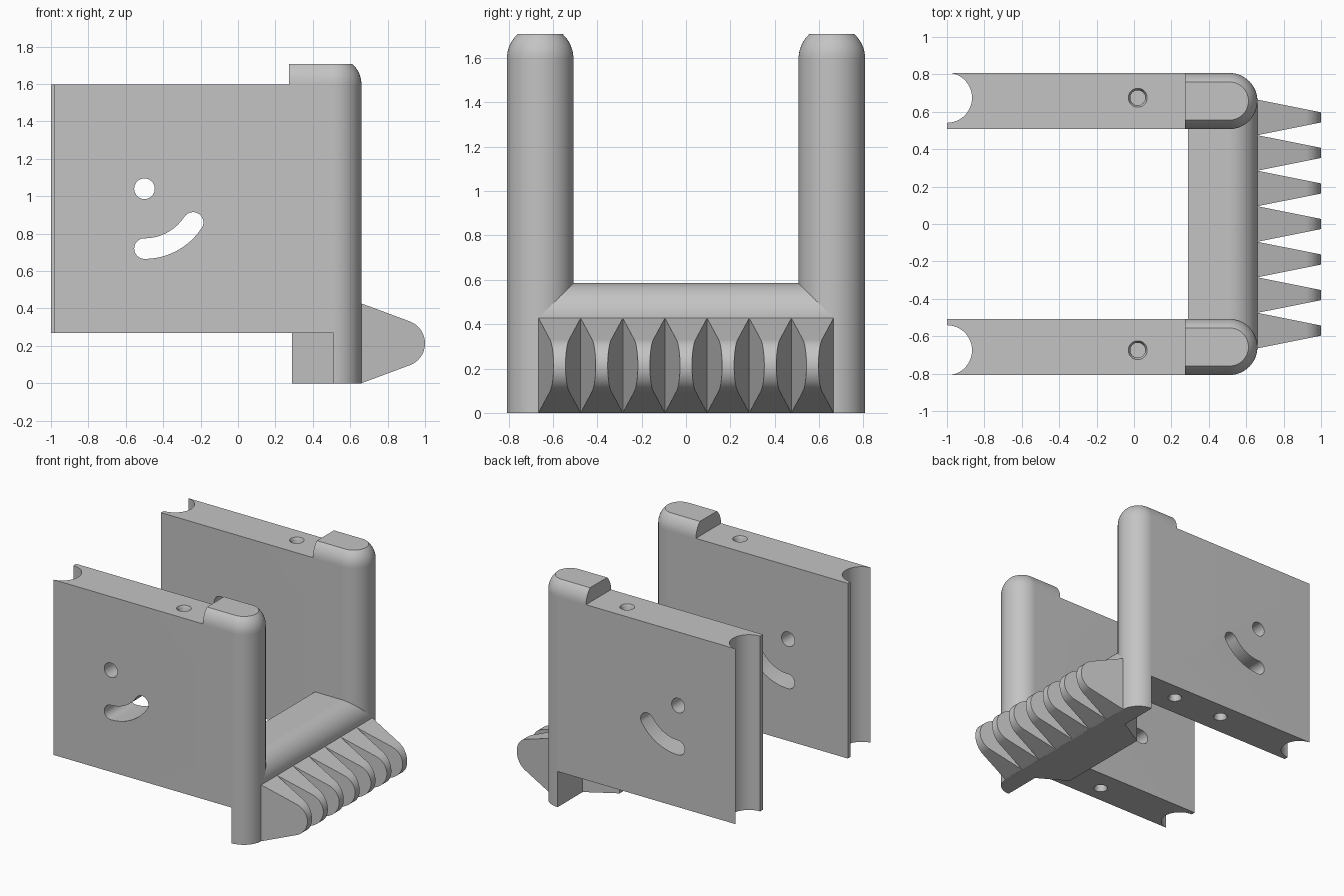
import bpy
import bmesh
from math import sin, cos, radians, sqrt

if "Cube" in bpy.data.objects:
    bpy.data.objects.remove(bpy.data.objects["Cube"], do_unlink=True)

grey = bpy.data.materials.new("plain grey")
grey.use_nodes = True
GREY = (0.55, 0.55, 0.55, 1)
grey.diffuse_color = GREY
grey.node_tree.nodes["Principled BSDF"].inputs["Base Color"].default_value = GREY

R = 0.15          # rounding of posts and beam
WALL_Y = 0.6575   # wall centre
POST_X = 0.51     # post axis
FRONT_X = POST_X + R
WALL_LOW, WALL_TOP, HEAD_TOP = 0.27, 1.597, 1.707
BEAM_BACK = 0.29


def arc(cx, cy, r, a0, a1, n=24):
    angles = [radians(a0 + (a1 - a0) * i / n) for i in range(n + 1)]
    return [(cx + r * cos(a), cy + r * sin(a)) for a in angles]


def circle(cx, cy, r, n=48):
    return arc(cx, cy, r, 0, 360, n)[:-1]


def loft(name, rings):
    """Skin a stack of equal-sized rings and cap both ends."""
    bm = bmesh.new()
    rows = [[bm.verts.new(p) for p in ring] for ring in rings]
    n = len(rows[0])
    for a, b in zip(rows, rows[1:]):
        for i in range(n):
            j = (i + 1) % n
            bm.faces.new((a[i], a[j], b[j], b[i]))
    bm.faces.new(rows[0])
    bm.faces.new(rows[-1])
    bmesh.ops.recalc_face_normals(bm, faces=bm.faces)
    mesh = bpy.data.meshes.new(name)
    bm.to_mesh(mesh)
    bm.free()
    mesh.materials.append(grey)
    obj = bpy.data.objects.new(name, mesh)
    bpy.context.collection.objects.link(obj)
    return obj


def prism_z(name, pts, lo, hi):
    return loft(name, [[(x, y, z) for x, y in pts] for z in (lo, hi)])


def prism_y(name, pts, lo, hi):
    return loft(name, [[(x, y, z) for x, z in pts] for y in (lo, hi)])


def activate(obj):
    bpy.ops.object.select_all(action="DESELECT")
    obj.select_set(True)
    bpy.context.view_layer.objects.active = obj


def smooth(obj):
    activate(obj)
    bpy.ops.object.shade_smooth_by_angle(angle=radians(30))


def cut(obj, cutters):
    for c in cutters:
        activate(obj)
        mod = obj.modifiers.new("cut", "BOOLEAN")
        mod.operation, mod.solver, mod.object = "DIFFERENCE", "EXACT", c
        bpy.ops.object.modifier_apply(modifier=mod.name)
        bpy.data.objects.remove(c, do_unlink=True)


def screw_hole(x, y, z, inward):
    """Blind hole with a countersunk mouth."""
    steps = [(-0.01, 0.056), (0.02, 0.04), (0.2, 0.04)]
    return loft("hole_cutter", [[(px, py, z + inward * d) for px, py in circle(x, y, r, 32)]
                                for d, r in steps])


def round_nosed(back, yc, half):
    """Plan outline: straight from the back, round at the front."""
    return [(back, yc - half)] + arc(POST_X, yc, half, -90, 90, 32) + [(back, yc + half)]


for side, s in (("left", 1), ("right", -1)):
    yc = s * WALL_Y
    lo, hi = yc - 0.3, yc + 0.3
    bore_y = s * 0.675

    # Side wall with its rounded front post
    wall = prism_z("wall_" + side, round_nosed(-1, yc, R), WALL_LOW, WALL_TOP)
    slot = (arc(-0.5, 1.03, 0.255, -90, -33) + arc(-0.24, 0.86, 0.055, 147, -33, 16)[1:-1]
            + arc(-0.5, 1.03, 0.365, -33, -90) + arc(-0.5, 0.72, 0.055, 270, 90, 16)[1:-1])
    cut(wall, [
        prism_y("round_cutter", circle(-0.5, 1.04, 0.055), lo, hi),
        prism_y("slot_cutter", slot, lo, hi),
        prism_z("groove_cutter", circle(-1, bore_y, 0.134, 64), 0.1, 1.8),
        screw_hole(0.02, bore_y, WALL_TOP, -1),
        screw_hole(0.18, bore_y, WALL_LOW, 1),
        screw_hole(-0.25, bore_y, WALL_LOW, 1),
    ])
    smooth(wall)

    # Half-round foot below the wall
    smooth(prism_z("post_foot_" + side, arc(POST_X, yc, R, -90, 90, 32), 0, WALL_LOW))

    # Domed head with a flat top
    rings = []
    for i in range(9):
        h = (HEAD_TOP - WALL_TOP) * i / 8
        outline = round_nosed(0.272, yc, sqrt(R * R - h * h))
        rings.append([(x, y, WALL_TOP + h) for x, y in outline])
    smooth(loft("post_head_" + side, rings))

# Cross beam: rounded upper part, lower part with slanted back corners
upper = ([(BEAM_BACK, WALL_LOW), (FRONT_X, WALL_LOW)]
         + arc(POST_X, 0.435, R, 0, 90) + [(BEAM_BACK, 0.585)])
smooth(prism_y("beam_upper", upper, -WALL_Y, WALL_Y))
half = [(BEAM_BACK, 0.38), (POST_X, 0.5075), (POST_X, WALL_Y), (FRONT_X, WALL_Y)]
prism_z("beam_lower", half + [(x, -y) for x, y in reversed(half)], 0, WALL_LOW)

# Row of tapered teeth along the front of the beam
TEETH, PITCH = 7, 0.19
BASE_X, TIP_HALF = FRONT_X - 0.001, 0.027
tooth = [(BASE_X, 0)] + arc(0.875, 0.2135, 0.125, -69, 69) + [(BASE_X, 0.427)]
for k in range(TEETH):
    c = (k - (TEETH - 1) / 2) * PITCH
    sides = []
    for d in (-1, 1):
        ring = []
        for x, z in tooth:
            t = (x - BASE_X) / (1 - BASE_X)
            ring.append((x, c + d * (PITCH / 2 + t * (TIP_HALF - PITCH / 2)), z))
        sides.append(ring)
    smooth(loft("tooth_%d" % (k + 1), sides))
